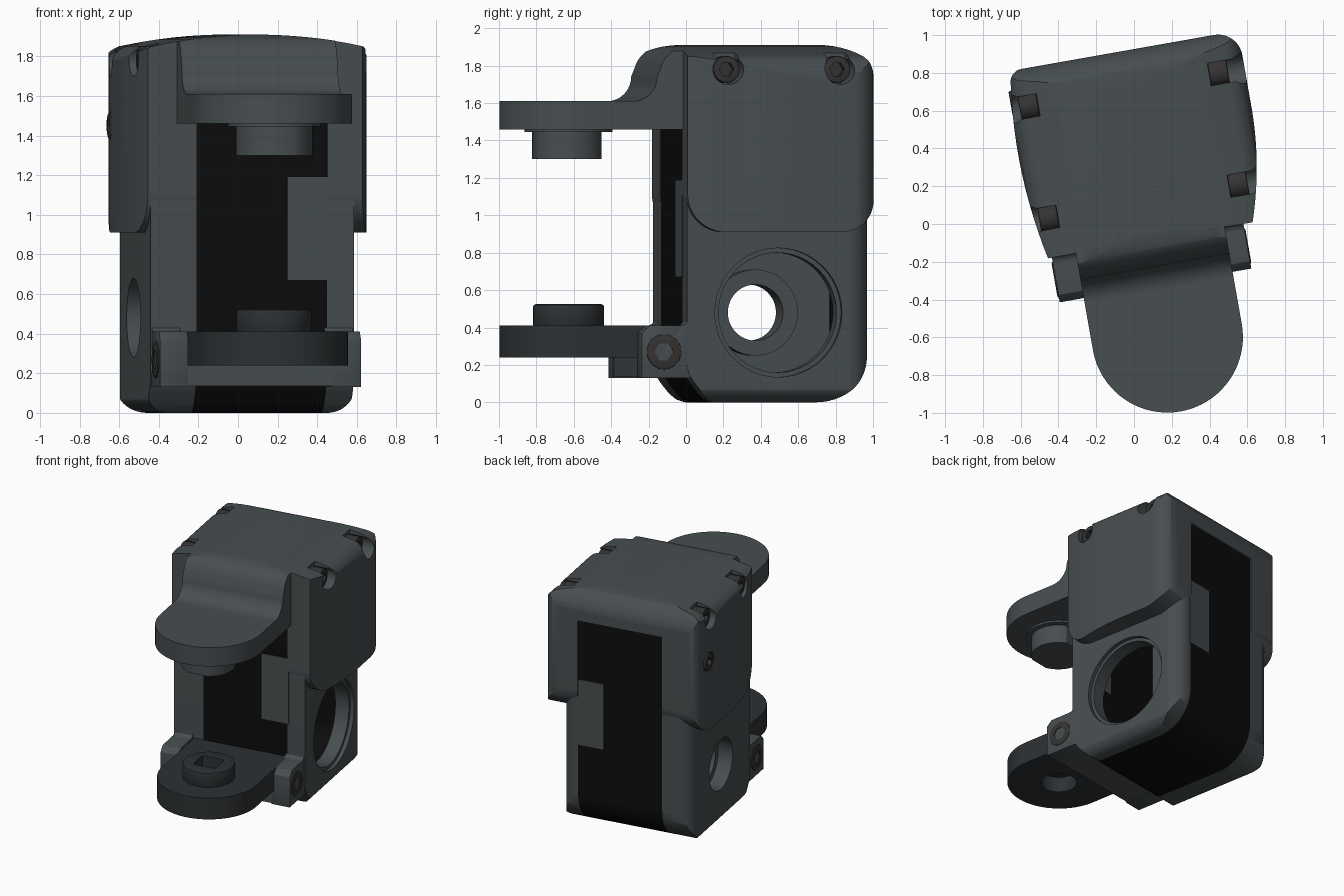
import bpy, bmesh
from math import sin, cos, radians
from mathutils import Matrix

if "Cube" in bpy.data.objects:
    bpy.data.objects.remove(bpy.data.objects["Cube"])


def material(name, c):
    m = bpy.data.materials.new(name)
    m.diffuse_color = (*c, 1)
    m.use_nodes = True
    m.node_tree.nodes["Principled BSDF"].inputs["Base Color"].default_value = m.diffuse_color
    return m


GREY = material("slate", (0.063, 0.075, 0.08))
DARK = material("dark_slate", (0.026, 0.03, 0.033))
BLACK = material("black", (0.004, 0.004, 0.004))
STEEL = material("screw_steel", (0.035, 0.033, 0.032))


def arc(cx, cy, r, a0, a1, n=12):
    return [(cx + r * cos(radians(a0 + (a1 - a0) * i / n)),
             cy + r * sin(radians(a0 + (a1 - a0) * i / n))) for i in range(n + 1)]


def prism(name, pts, axis, a, b, mat=GREY):
    """Extrude a 2D outline along an axis from a to b."""
    put = {'x': lambda p, h: (h, p[0], p[1]),
           'y': lambda p, h: (p[0], h, p[1]),
           'z': lambda p, h: (p[0], p[1], h)}[axis]
    bm = bmesh.new()
    lo = [bm.verts.new(put(p, a)) for p in pts]
    hi = [bm.verts.new(put(p, b)) for p in pts]
    bm.faces.new(lo)
    bm.faces.new(hi)
    for i in range(len(pts)):
        j = (i + 1) % len(pts)
        bm.faces.new((lo[i], lo[j], hi[j], hi[i]))
    bmesh.ops.recalc_face_normals(bm, faces=bm.faces)
    me = bpy.data.meshes.new(name)
    bm.to_mesh(me)
    bm.free()
    me.materials.append(mat)
    ob = bpy.data.objects.new(name, me)
    bpy.context.collection.objects.link(ob)
    return ob


def box(name, x0, x1, y0, y1, z0, z1, mat=GREY):
    return prism(name, [(x0, y0), (x1, y0), (x1, y1), (x0, y1)], 'z', z0, z1, mat)


def rod(name, axis, c0, c1, r, a, b, mat=GREY, n=48):
    return prism(name, arc(c0, c1, r, 0, 360 - 360 / n, n - 1), axis, a, b, mat)


def boolean(ob, cutter, op='DIFFERENCE'):
    cutter.hide_render = True
    m = ob.modifiers.new("cut", 'BOOLEAN')
    m.operation, m.object, m.solver = op, cutter, 'EXACT'
    bpy.context.view_layer.objects.active = ob
    bpy.ops.object.modifier_apply(modifier=m.name)
    bpy.data.objects.remove(cutter)


def bevel(ob, w, seg=2):
    m = ob.modifiers.new("bevel", 'BEVEL')
    m.width, m.segments, m.limit_method = w, seg, 'ANGLE'
    bpy.context.view_layer.objects.active = ob
    bpy.ops.object.modifier_apply(modifier=m.name)


def cover_plan(front, back):
    """Barrel-sided outline seen from above; the left side tapers to the back."""
    right, left = [], []
    for i in range(13):
        v = front + (0.6 - front) * i / 12
        right.append((0.65 - 0.1 * (max(0.5 - v, 0) / 0.6) ** 2, v))
        v = front + (back - 0.07 - front) * i / 12
        left.append((-0.61 + 0.06 * ((0.47 - v) / 0.57) ** 2, v))
    right += arc(0.65 - 0.13, back - 0.13, 0.13, 0, 90)
    x, r = left[-1][0], 0.07
    return right + arc(x + r, back - r, r, 90, 170, 7) + left[::-1]


def screw(name, x, v, z, r, s, depth=0.08):
    """Socket head screw with its face at x, facing along s."""
    ob = rod(name, 'x', v, z, r, x - s * depth, x, STEEL, 32)
    bevel(ob, 0.008)
    boolean(ob, rod("socket", 'x', v, z, r * 0.55, x - s * depth * 0.6, x + s * 0.1, STEEL, 6))


L, R = -0.30, 0.37          # inner walls of the channel
PL, PR = -0.535, 0.508      # outer faces of the side plates
HV, HZ = 0.40, 0.48         # centre of the side bores

# Flat side plates with rounded bottom and rear edges
low = [(-0.096, 0.2), (-0.085, 0.15), (-0.06, 0.11), (-0.01, 0.045), (0.02, 0.015), (0.06, 0)] \
    + arc(0.62, 0.28, 0.28, 270, 360, 14)
side_plan = [(PL, -0.096), (PR, -0.096)] + arc(PR - 0.12, 0.78, 0.12, 0, 90) \
    + arc(PL + 0.12, 0.78, 0.12, 90, 180)
plates = prism("side_plates", side_plan, 'z', -0.1, 1.6)
boolean(plates, prism("side_cut", low[:-1] + [(0.901, 0.28), (0.95, 0.5), (0.95, 2), (-0.2, 2), (-0.2, 0.2)],
                      'x', -1, 1), 'INTERSECT')
boolean(plates, prism("front_cut", arc(PL + 0.11, 0.12, 0.12, 180, 270) + arc(PR - 0.11, 0.12, 0.12, 270, 360)
                      + [(0.7, 0.4), (0.7, 2), (-0.7, 2), (-0.7, 0.4)], 'y', -1, 2), 'INTERSECT')
boolean(plates, box("channel", L, R, -1, 2, -1, 1.8))
for r, a, b in ((0.345, PR - 0.03, 1), (0.32, 0.3, 1), (0.2, -1, -0.42), (0.15, -1, -0.2)):
    boolean(plates, rod("bore", 'x', HV, HZ, r, a, b))

# Ring around the small bore inside the channel
ring = rod("bore_ring", 'x', HV, HZ, 0.23, L - 0.01, -0.2)
boolean(ring, rod("bore", 'x', HV, HZ, 0.15, -1, 0))

# Hollow black core between the plates
core = prism("black_core", low + [(0.9, 1.7), (-0.096, 1.7)], 'x', L, R, BLACK)
hollow = [(0.08, 0.08)] + arc(0.62, 0.28, 0.2, 270, 360) + [(0.82, 1.55), (-0.02, 1.55), (-0.02, 0.2)]
boolean(core, prism("hollow", hollow, 'x', -1, 1, BLACK))
for nm, v0, v1 in (("front_tab", -0.1, -0.02), ("back_tab", 0.83, 0.904)):
    box(nm, 0.165, R + 0.01, v0, v1, 0.67, 1.19)


# Arched roof outline seen from the front
def roof():
    half = arc(0.65 - 0.13, 1.725, 0.13, 0, 78, 10)
    x0, z0 = half[-1]
    half += [(x0 * (1 - i / 8), 1.91 - (1.91 - z0) * (1 - i / 8) ** 2) for i in range(1, 8)]
    return [(0.7, 0.5), (0.66, 1.6)] + half + [(0, 1.91)] \
        + [(-x * 0.95, z) for x, z in reversed(half)] + [(-0.64, 1.6), (-0.7, 0.5)]


# Upper cover with round-cornered side flaps
cover = prism("upper_cover", cover_plan(-0.1, 0.912), 'z', 0.8, 2)
flap = arc(0.1, 1.11, 0.2, 180, 270) + arc(0.713, 1.11, 0.2, 270, 360) \
    + arc(0.703, 1.70, 0.211, 0, 90) + arc(-0.05, 1.86, 0.051, 90, 180, 6)
boolean(cover, prism("flap_cut", flap, 'x', -1, 1), 'INTERSECT')
boolean(cover, prism("roof_cut", roof(), 'y', -1, 2), 'INTERSECT')
boolean(cover, box("channel", L, R, -1, 2, -1, 1.66))

# Cover screws in their pockets
for s, side in ((-1, "left"), (1, "right")):
    for v, place in ((0.11, "front"), (0.71, "back")):
        boolean(cover, rod("pocket", 'x', v, 1.78, 0.08, s * 0.46, s * 0.9))
        boolean(cover, box("pocket", *sorted((s * 0.46, s * 0.9)), v - 0.06, v + 0.06, 1.78, 2.1))
        screw(f"{side}_{place}_cover_screw", s * 0.56, v, 1.78, 0.072, s, 0.1)
    # Hinge lugs with screws
    lug = [(0.0, 0.13), (-0.34, 0.13), (-0.34, 0.37), (-0.30, 0.41), (-0.12, 0.41)] \
        + arc(-0.13, 0.45, 0.04, 270, 360, 5) + [(0.0, 0.45)]
    ob = prism(f"{side}_hinge_lug", lug, 'x', s * 0.37 - 0.015, s * 0.515 - 0.014)
    bevel(ob, 0.012)
    screw(f"{side}_hinge_screw", s * 0.521 - 0.015, -0.22, 0.27, 0.095, s)
boolean(cover, rod("pocket", 'x', 0.74, 1.45, 0.075, -0.9, -0.54))
screw("left_side_cover_screw", -0.603, 0.74, 1.45, 0.068, -1, 0.08)
box("hinge_crossbar", -0.4, 0.4, -0.335, 0.0, 0.135, 0.24)


def tongue(r, v, back):
    return arc(0, v, r, 180, 360, 40) + [(r, back), (-r, back)]


# Upper arm with an S-shaped shoulder
arm_side = [(0.2, 1.46), (-1.2, 1.46), (-1.2, 1.61)] + arc(-0.37, 1.74, 0.13, 270, 360, 10) \
    + arc(-0.06, 1.74, 0.168, 165, 90, 10) + [(0.2, 1.908)]
arm = prism("upper_arm", arm_side, 'x', -0.6, 0.6)
boolean(arm, prism("arm_plan", tongue(0.4, -0.62, -0.048), 'z', 1, 2), 'INTERSECT')
boolean(arm, prism("roof_cut", roof(), 'y', -2, 2), 'INTERSECT')

# Upper pin with two flats and a thin washer
rod("upper_washer", 'z', 0, -0.65, 0.235, 1.445, 1.47)
pin = rod("upper_pin", 'z', 0, -0.655, 0.195, 1.30, 1.46)
boolean(pin, box("flats", -0.3, 0.3, -0.835, -0.49, 1, 2), 'INTERSECT')

# Lower arm with a hollow pin
lower = prism("lower_arm", tongue(0.375, -0.645, -0.1), 'z', 0.24, 0.41, DARK)
low_pin = rod("lower_pin", 'z', 0, -0.65, 0.19, 0.40, 0.525, DARK)
bevel(low_pin, 0.015)
boolean(lower, rod("recess", 'z', 0, -0.65, 0.13, 0, 0.36, DARK))
for ob in (lower, low_pin):
    hole = box("socket", -0.09, 0.09, -0.73, -0.57, 0.37, 1, DARK)
    bevel(hole, 0.02)
    boolean(ob, hole)

# Turn the whole assembly and shade it
M = Matrix.Rotation(radians(10), 4, 'Z') @ Matrix.Translation((0.07, 0, 0))
bpy.ops.object.select_all(action='DESELECT')
for ob in bpy.context.scene.objects:
    ob.data.transform(M)
    ob.select_set(True)
bpy.context.view_layer.objects.active = cover
bpy.ops.object.shade_smooth_by_angle(angle=radians(32))
for ob in (cover, plates, arm):
    ob.modifiers.new("even_shading", 'WEIGHTED_NORMAL').keep_sharp = True
